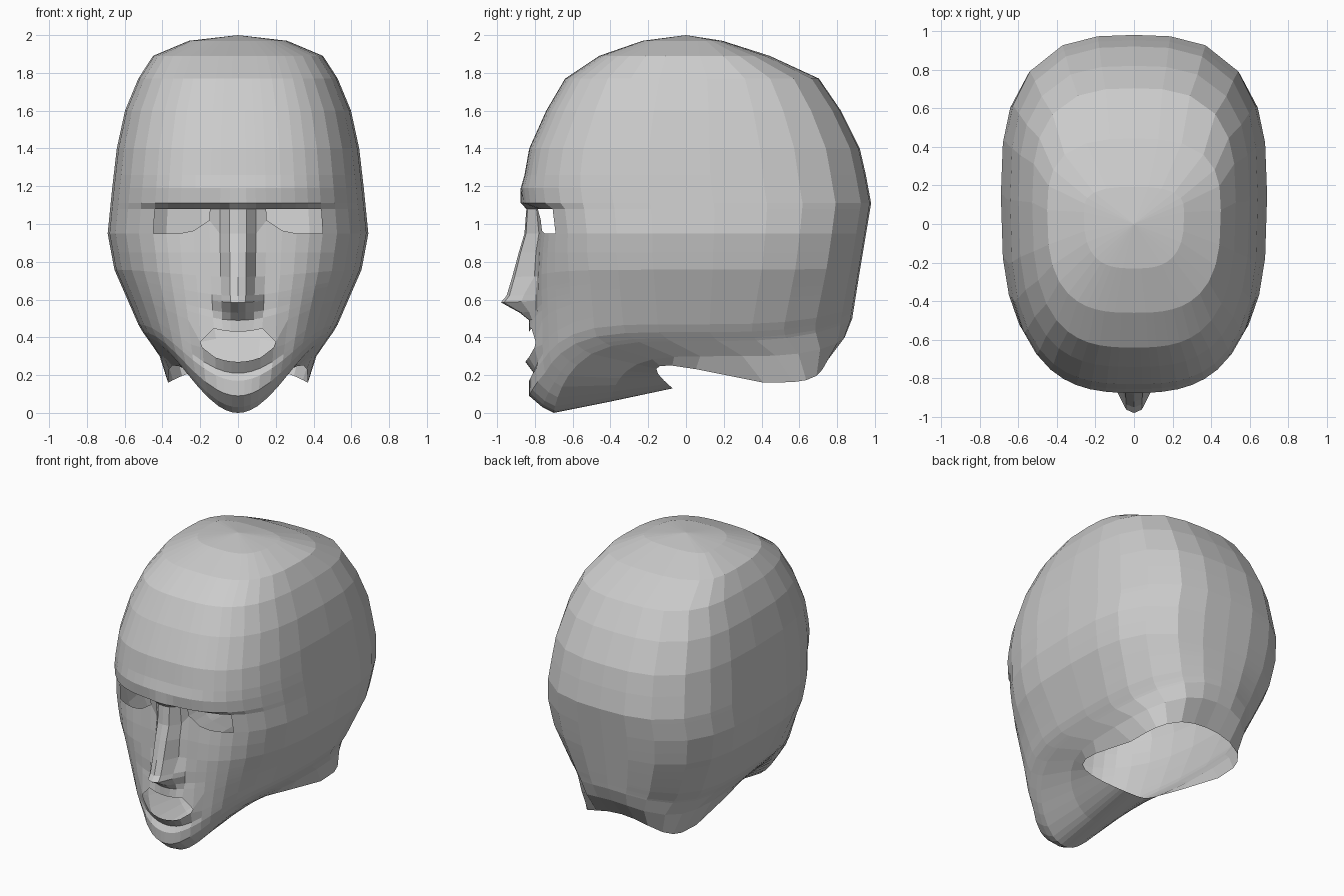
import bpy

if "Cube" in bpy.data.objects:
    bpy.data.objects.remove(bpy.data.objects["Cube"])


def interp(table, z):
    """Piecewise linear lookup in a list of (z, value)."""
    for (z0, a), (z1, b) in zip(table, table[1:]):
        if z <= z1:
            return a + (b - a) * max(0, z - z0) / (z1 - z0)
    return table[-1][1]


# centre-line of the face, crown to chin: height, depth, nose projection,
# local dent (eye sockets, groove under the lip) or bulge (brow, lips, chin)
FACE = [(1.97, -.23, 0, 0), (1.89, -.46, 0, 0), (1.77, -.64, 0, 0), (1.6, -.74, 0, 0),
        (1.4, -.83, 0, 0), (1.26, -.855, 0, 0), (1.19, -.855, 0, -.02),
        (1.11, -.845, .01, -.02), (1.08, -.835, .06, .05), (.95, -.815, .085, .045),
        (.85, -.81, .10, .025), (.72, -.80, .13, .01), (.62, -.80, .15, 0),
        (.585, -.80, .18, 0), (.53, -.80, .08, 0), (.49, -.80, .02, -.01),
        (.43, -.80, 0, -.03), (.27, -.80, 0, -.05), (.21, -.80, 0, -.005),
        (.17, -.80, 0, -.03), (.09, -.79, 0, -.04), (.03, -.74, 0, -.02), (0, -.70, 0, 0)]
EYE_ROW, MOUTH_ROW = 8, 16
# half width and back profile by height
WIDTH = [(.38, .47), (.45, .52), (.6, .585), (.76, .655), (.95, .69), (1.2, .665),
         (1.5, .63), (1.72, .56), (1.89, .45), (1.97, .26)]
BACK = [(.5, .88), (.75, .92), (1.11, .98), (1.38, .93), (1.6, .82), (1.79, .69),
        (1.94, .32), (1.98, .15)]
# column positions as a fraction of the half width: front half, then back half
FRONT_COLS = [0, .065, .14, .22, .34, .45, .55, .65, .76, .86, .94, .985, 1]
BACK_COLS = [.985, .93, .8, .55, .28, 0]
COLS = [(f, -1) for f in FRONT_COLS] + [(f, 1) for f in BACK_COLS]


def ring(zf, zs, zb, yf, yb, w, n, nose=0, dent=0, lift=0):
    """Half a squarish section with separate front, side and back heights."""
    yc = (yf + yb) / 2 + .08
    reach = .85 if zf > .8 else .45
    pts = []
    for j, (f, side) in enumerate(COLS):
        c = max(0, 1 - f ** n) ** (1 / n)
        if side < 0:
            corner = lift * f * f * c / .6
            y = yc - (yc - yf) * c - 1.7 * corner
            y += dent * max(0, 1 - (f / reach) ** 2)
            z = zs + (zf - zs) * (1 - f * f) ** 2 + corner
            if j < 3:
                y -= nose * (1, .9, .4 if zf < .65 else .1)[j]
        else:
            y = yc + (yb - yc) * c
            z = zs + (zb - zs) * (1 - f * f)
        pts.append([w * f, y, z])
    return pts


rings = []
for z, y, nose, dent in FACE:
    low = max(0, .8 - z) / .8
    zs, zb = z + .38 * low, z + .5 * low
    n = 2.9 - .3 * low
    rings.append(ring(z, zs, zb, y, interp(BACK, zb), interp(WIDTH, zs), n, nose, dent))

# eye outline: low brow corner, raised inner corner
rings[EYE_ROW + 1][3][2] = 1.02
rings[EYE_ROW + 1][4][2] = .965
# mouth corners drawn together
rings[MOUTH_ROW][4][2] = .375
rings[MOUTH_ROW + 1][4][2] = .345

# underside of the jaw and the open neck
rings.append(ring(.06, .30, .40, -.40, .84, .415, 2.8))
rings.append(ring(.13, .16, .26, -.07, .73, .37, 4, lift=.09))

verts = [p for r in rings for p in r]
m = len(COLS)
crown = len(verts)
verts.append((0, 0, 2))
faces = [(crown, j, j + 1) for j in range(m - 1)]
for i in range(len(rings) - 1):
    for j in range(m - 1):
        # eye and mouth openings
        if i == EYE_ROW and 3 <= j < 7 or i == MOUTH_ROW and j < 4:
            continue
        a, b = i * m + j, (i + 1) * m + j
        faces.append((a, b, b + 1, a + 1))

# half head, mirrored
mesh = bpy.data.meshes.new("head")
mesh.from_pydata(verts, [], faces)
head = bpy.data.objects.new("head", mesh)
bpy.context.collection.objects.link(head)
mirror = head.modifiers.new("mirror", 'MIRROR')
mirror.use_axis[0] = True
mirror.use_clip = True
mirror.merge_threshold = .001
